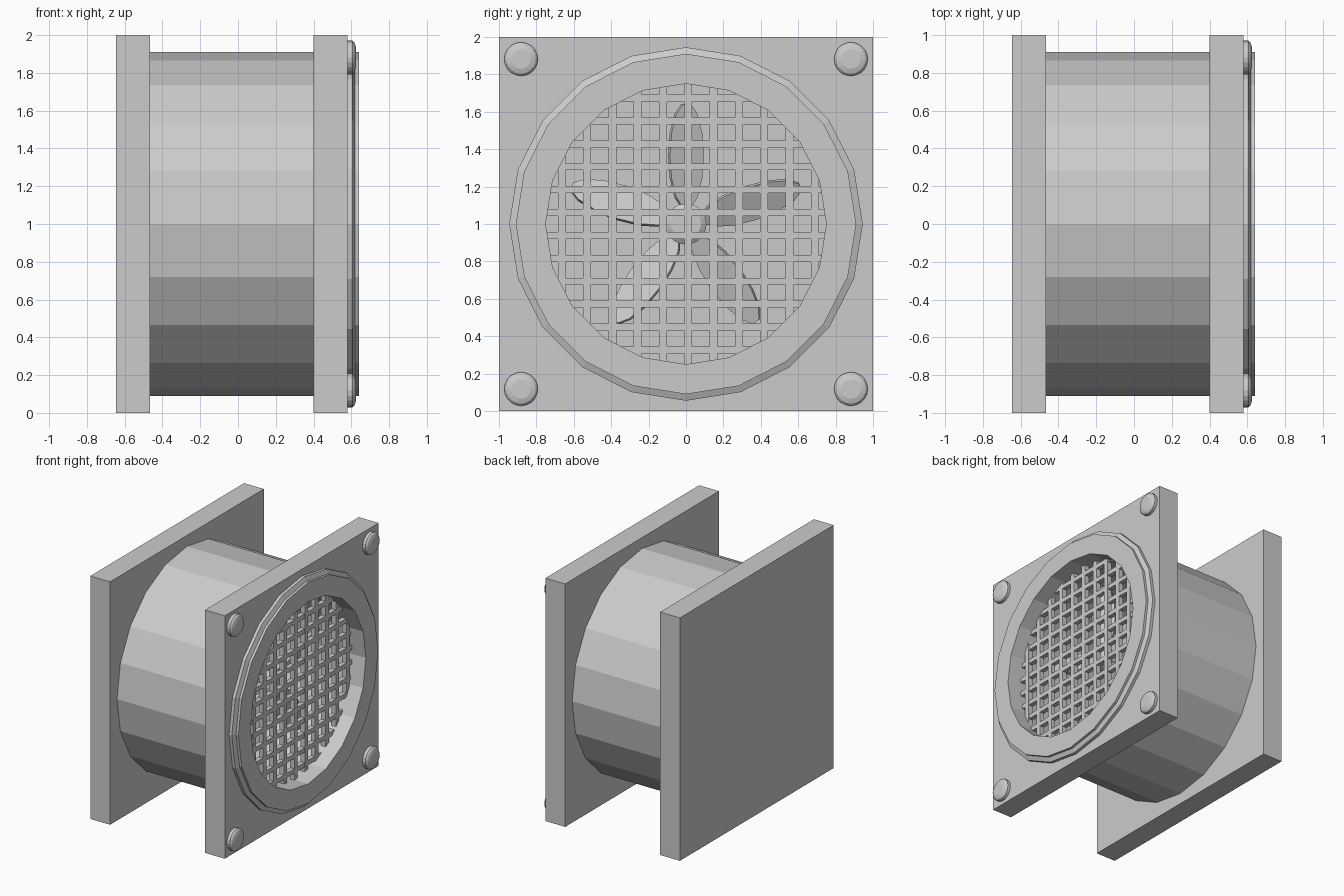
import bpy, bmesh
from math import sin, cos, pi, radians, sqrt
from mathutils import Matrix, Vector

if "Cube" in bpy.data.objects:
    bpy.data.objects.remove(bpy.data.objects["Cube"])

CZ = 1.0      # height of the fan axis
SIDES = 20


def finish(name, bm):
    bmesh.ops.recalc_face_normals(bm, faces=bm.faces)
    me = bpy.data.meshes.new(name)
    bm.to_mesh(me)
    bm.free()
    ob = bpy.data.objects.new(name, me)
    bpy.context.collection.objects.link(ob)
    return ob


def add_box(bm, lo, hi):
    lo, hi = Vector(lo), Vector(hi)
    m = Matrix.Translation((lo + hi) / 2) @ Matrix.Diagonal((*(hi - lo), 1))
    bmesh.ops.create_cube(bm, size=1, matrix=m)


def lathe(name, profile, y=0, z=CZ, closed=False, sides=SIDES):
    """Turn an (x, radius) profile around an axis parallel to x."""
    bm = bmesh.new()
    rings = [[bm.verts.new((x, y + r * cos(2 * pi * i / sides), z + r * sin(2 * pi * i / sides)))
              for i in range(sides)] for x, r in profile]
    pairs = list(zip(rings, rings[1:]))
    if closed:
        pairs.append((rings[-1], rings[0]))
    else:
        bm.faces.new(rings[0])
        bm.faces.new(rings[-1])
    for a, b in pairs:
        for i in range(sides):
            j = (i + 1) % sides
            bm.faces.new((a[i], a[j], b[j], b[i]))
    return finish(name, bm)


# Square plates
for name, x0, x1 in (("back_plate", -0.645, -0.465), ("front_plate", 0.40, 0.58)):
    bm = bmesh.new()
    add_box(bm, (x0, -1, 0), (x1, 1, 2))
    plate = finish(name, bm)

# Round opening in the front plate
cutter = lathe("opening_cutter", [(0.3, 0.83), (0.7, 0.83)])
cutter.hide_render = True
cutter.hide_viewport = True
mod = plate.modifiers.new("opening", 'BOOLEAN')
mod.operation = 'DIFFERENCE'
mod.solver = 'EXACT'
mod.object = cutter

# Housing tube with its stepped front rim
lathe("housing_tube", [(-0.47, 0.91), (0.57, 0.91), (0.57, 0.945), (0.605, 0.945),
                       (0.62, 0.91), (0.64, 0.91), (0.64, 0.75), (-0.47, 0.75)], closed=True)

# Grille bars, each running across the opening
bm = bmesh.new()
R = 0.76
for k in range(-5, 6):
    y = 0.012 + 0.1353 * k
    h = sqrt(R * R - y * y)
    add_box(bm, (0.48, y - 0.021, CZ - h), (0.52, y + 0.021, CZ + h))
for k in range(12):
    z = 0.1225 * (k - 5.5)
    h = sqrt(R * R - z * z)
    add_box(bm, (0.481, -h, CZ + z - 0.0185), (0.519, h, CZ + z + 0.0185))
finish("grille", bm)

# Fan hub and shaft
lathe("fan_hub", [(-0.47, 0.06), (0.22, 0.06), (0.22, 0.11), (0.36, 0.11), (0.38, 0.08)])

# Five pitched oval blades
bm = bmesh.new()
N = 14
for b in range(5):
    turn = Matrix.Translation((0.3, 0, CZ)) @ Matrix.Rotation(2 * pi * b / 5, 4, 'X')
    turn = turn @ Matrix.Rotation(radians(25), 4, 'Z')
    loops = [[bm.verts.new(turn @ Vector((x, 0.1 * cos(2 * pi * i / N), 0.365 + 0.285 * sin(2 * pi * i / N))))
              for i in range(N)] for x in (-0.012, 0.012)]
    for loop in loops:
        bm.faces.new(loop)
    for i in range(N):
        j = (i + 1) % N
        bm.faces.new((loops[0][i], loops[0][j], loops[1][j], loops[1][i]))
finish("fan_blades", bm)

# Corner screws
for sy in (-1, 1):
    for sz in (-1, 1):
        lathe("corner_screw", [(0.56, 0.09), (0.605, 0.09), (0.617, 0.078), (0.625, 0.052)],
              y=0.882 * sy, z=CZ + 0.882 * sz)
